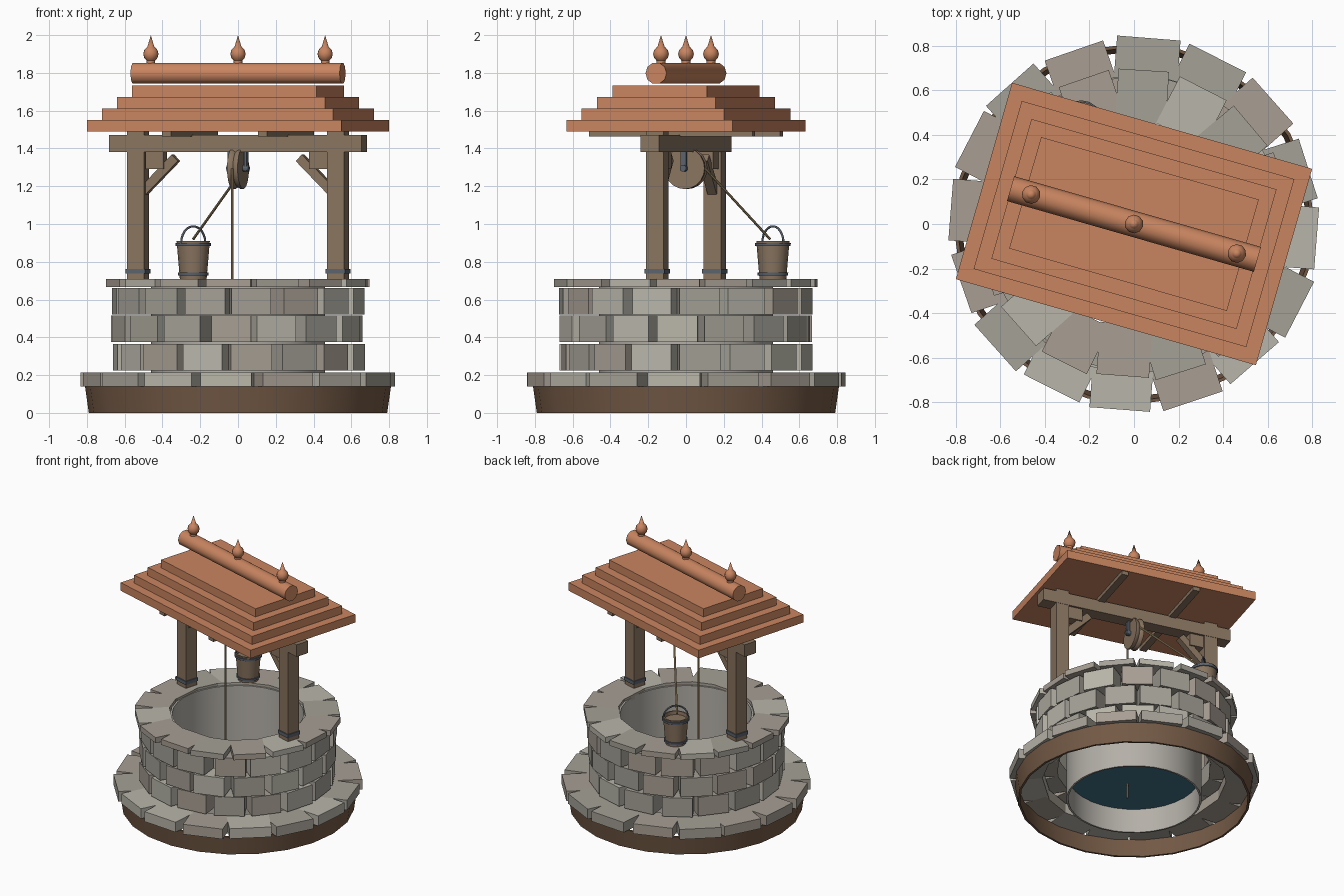
import bpy, bmesh, math, random
from mathutils import Matrix, Vector

if "Cube" in bpy.data.objects:
    bpy.data.objects.remove(bpy.data.objects["Cube"])

random.seed(4)
FRAME = Matrix.Rotation(math.radians(-16), 4, 'Z')   # roof and posts are turned on the well
I = Matrix.Identity(4)


def mat(name, hexcol):
    m = bpy.data.materials.new(name)
    c = [int(hexcol[i:i + 2], 16) / 255 for i in (0, 2, 4)]
    m.diffuse_color = [(v / 12.92 if v < .04 else ((v + .055) / 1.055) ** 2.4) for v in c] + [1]
    m.use_nodes = True
    m.node_tree.nodes["Principled BSDF"].inputs["Base Color"].default_value = m.diffuse_color
    return m


WOOD, TILE = mat("wood", "8A7560"), mat("tile", "C98560")
IRON, ROPE = mat("iron", "5A626C"), mat("rope", "B09A72")
SOIL, WATER, LINING = mat("soil", "735945"), mat("water", "3F6F85"), mat("lining", "B4B0A8")
STONES = [mat("stone_light", "B9B6AA"), mat("stone_mid", "A5A197"), mat("stone_warm", "A89F94")]


def finish(name, bm, mats, smooth=False):
    me = bpy.data.meshes.new(name)
    bmesh.ops.recalc_face_normals(bm, faces=bm.faces)
    bm.to_mesh(me)
    bm.free()
    for m in mats:
        me.materials.append(m)
    ob = bpy.data.objects.new(name, me)
    bpy.context.collection.objects.link(ob)
    if smooth:
        bpy.context.view_layer.objects.active = ob
        ob.select_set(True)
        bpy.ops.object.shade_smooth_by_angle(angle=math.radians(40))
        ob.select_set(False)
    return ob


def box(name, loc, size, m, tilt=0, frame=FRAME):
    bm = bmesh.new()
    mx = frame @ Matrix.Translation(loc) @ Matrix.Rotation(tilt, 4, 'Y') @ Matrix.Diagonal((*size, 1))
    bmesh.ops.create_cube(bm, size=1, matrix=mx)
    return finish(name, bm, [m])


def lathe(name, profile, m, n=24, mx=I, smooth=True, closed=False):
    """Spin an (r, z) profile about z, capping open ends that are off the axis only if r reaches 0."""
    bm = bmesh.new()
    vs = [bm.verts.new((r, 0, z)) for r, z in profile]
    es = [bm.edges.new(p) for p in zip(vs, vs[1:])]
    if closed:
        es.append(bm.edges.new((vs[-1], vs[0])))
    bmesh.ops.spin(bm, geom=vs + es, axis=(0, 0, 1), cent=(0, 0, 0), angle=math.tau, steps=n)
    bmesh.ops.remove_doubles(bm, verts=bm.verts, dist=1e-5)
    bm.transform(mx)
    return finish(name, bm, [m], smooth)


def rod(name, a, b, r, m, n=8):
    a, b = Vector(a), Vector(b)
    d = b - a
    mx = Matrix.Translation(a) @ d.to_track_quat('Z', 'Y').to_matrix().to_4x4()
    L = d.length
    return lathe(name, [(0, 0), (r, 0), (r, L), (0, L)], m, n, mx)


def stone_ring(name, z0, z1, outer, depth, width, phase, count=16):
    bm = bmesh.new()
    for i in range(count):
        ang = math.radians(phase + random.uniform(-1, 1)) + math.tau * i / count
        r = outer + random.uniform(-.01, .008) - depth / 2
        w = width + random.uniform(-.008, .008)
        mx = (Matrix.Rotation(ang, 4, 'Z') @ Matrix.Translation((r, 0, (z0 + z1) / 2))
              @ Matrix.Diagonal((depth, w, z1 - z0, 1)))
        vs = bmesh.ops.create_cube(bm, size=1, matrix=mx)['verts']
        k = random.randrange(3)
        for f in {f for v in vs for f in v.link_faces}:
            f.material_index = k
    return finish(name, bm, STONES)


# Base, shaft and water
lathe("soil_ring", [(.79, 0), (.81, .14), (.795, .14), (.775, 0)], SOIL, 24, closed=True)
lathe("shaft_lining", [(.46, 0), (.46, .69), (.447, .69), (.447, 0)], LINING, 32, closed=True)
lathe("water", [(0, .18), (.45, .18)], WATER, 32)

# Stonework
stone_ring("foot_stones", .14, .215, .83, .22, .28, -4)
stone_ring("lower_course", .225, .365, .66, .14, .215, 7)
stone_ring("middle_course", .375, .515, .66, .14, .215, -4)
stone_ring("upper_course", .522, .66, .66, .14, .215, 7)
stone_ring("coping_stones", .667, .708, .69, .235, .23, -4)

# Posts with straps, corbels and braces
for s, side in ((-1, "left"), (1, "right")):
    box(side + "_post", (s * .551, 0, 1.09), (.095, .095, .8), WOOD)
    box(side + "_post_strap", (s * .551, 0, .75), (.108, .108, .026), IRON)
    box(side + "_corbel", (s * .45, 0, 1.335), (.10, .07, .09), WOOD)
    box(side + "_brace", (s * .43, 0, 1.262), (.25, .05, .048), WOOD, tilt=s * math.pi / 4)
    box(side + "_rafter", (s * .265, 0, 1.48), (.05, .9, .035), WOOD)
box("cross_beam", (0, 0, 1.425), (1.39, .10, .09), WOOD)

# Stepped roof
for i in range(4):
    z0, z1 = 1.49 + .061 * i, 1.49 + .061 * (i + 1)
    box(f"roof_tier_{i + 1}", (0, 0, (z0 + z1) / 2),
        (1.4 - .128 * i, .916 - .132 * i, z1 - z0), TILE)

# Ridge and finials
rod("ridge_roll", FRAME @ Vector((-.576, 0, 1.798)), FRAME @ Vector((.576, 0, 1.798)), .058, TILE, 10)
for i in (-1, 0, 1):
    ball = [(.042 * math.sin(a), 1.9 - .042 * math.cos(a)) for a in
            [math.radians(d) for d in (35, 60, 90, 120, 145)]]
    lathe(f"finial_{i + 2}", [(0, 1.84), (.024, 1.84)] + ball + [(.019, 1.938), (0, 2.0)],
          TILE, 10, FRAME @ Matrix.Translation((i * .48, 0, 0)))

# Pulley wheel, axle and hangers
turn = FRAME @ Matrix.Translation((0, 0, 1.295)) @ Matrix.Rotation(math.pi / 2, 4, 'Y')
lathe("pulley_wheel", [(0, -.029), (.11, -.029), (.11, -.015), (.1, 0), (.11, .015), (.11, .029), (0, .029)],
      WOOD, 20, turn)
lathe("pulley_axle", [(0, -.06), (.018, -.06), (.018, .06), (0, .06)], IRON, 10, turn)
for s, side in ((-1, "left"), (1, "right")):
    box(side + "_pulley_hanger", (s * .045, 0, 1.34), (.014, .032, .12), IRON)

# Ropes
rod("well_rope", (-.03, -.106, 1.295), (-.03, -.106, .07), .007, ROPE)
rod("bucket_rope", (.03, .1, 1.295), (-.237, .445, .92), .007, ROPE)

# Bucket with hoops and handle
B = Matrix.Translation((-.237, .46, 0))
lathe("bucket", [(0, .71), (.071, .71), (.088, .91), (.078, .91), (.076, .885), (0, .885)], WOOD, 16, B)
for z, r, nm in ((.735, .0735, "lower"), (.892, .087, "upper")):
    lathe(nm + "_hoop", [(r, z - .008), (r + .007, z - .008), (r + .008, z + .008), (r, z + .008)],
          IRON, 16, B, closed=True)
cu = bpy.data.curves.new("bucket_handle", 'CURVE')
cu.dimensions = '3D'
cu.bevel_depth = .006
cu.bevel_resolution = 1
sp = cu.splines.new('POLY')
sp.points.add(12)
for i, p in enumerate(sp.points):
    a = math.pi * i / 12
    d = .085 * math.cos(a)
    p.co = (-.237 + d * .75, .46 + d * .66, .9 + .088 * math.sin(a), 1)
cu.materials.append(IRON)
bpy.context.collection.objects.link(bpy.data.objects.new("bucket_handle", cu))
